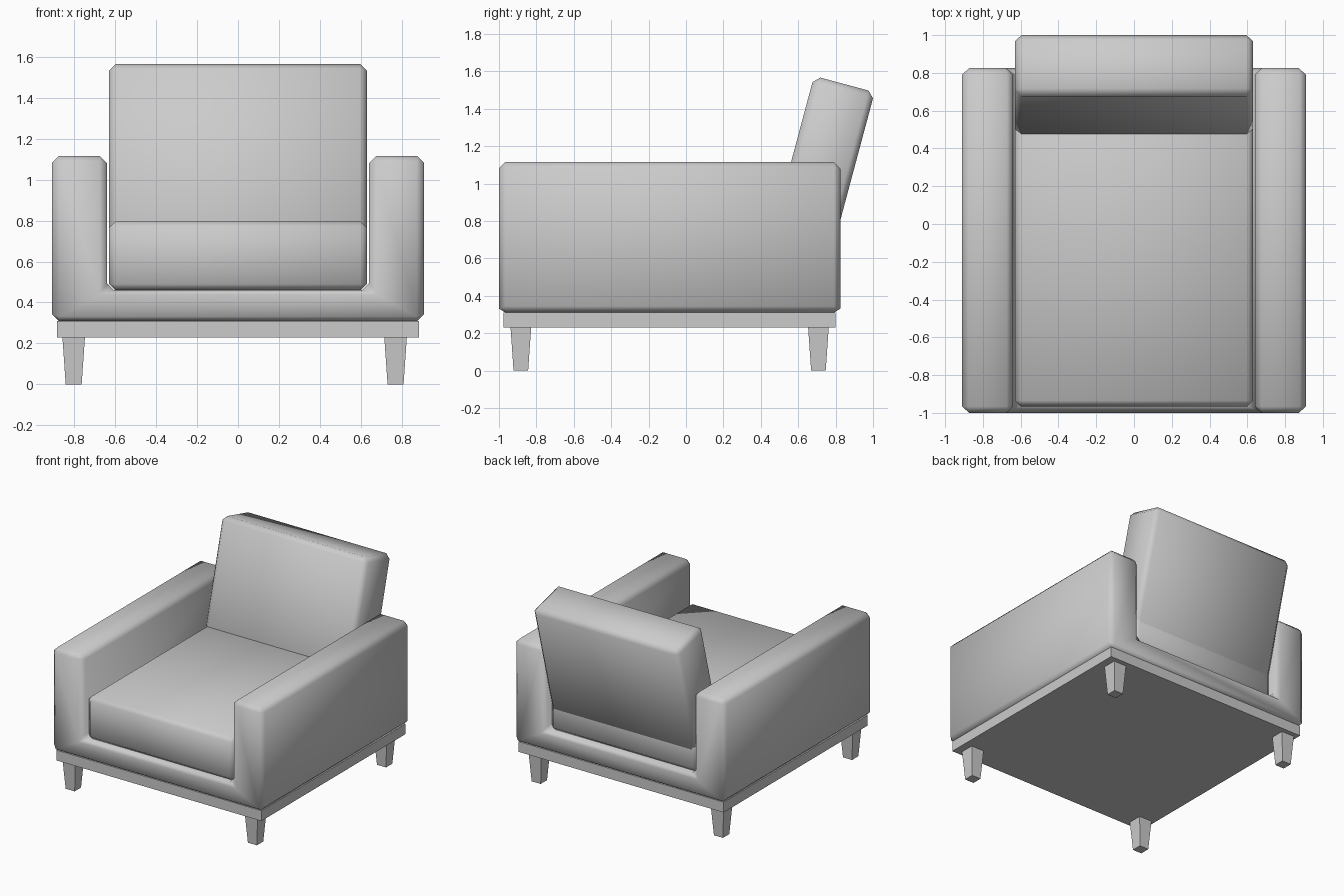
import bpy, bmesh, math
from mathutils import Matrix

if "Cube" in bpy.data.objects:
    bpy.data.objects.remove(bpy.data.objects["Cube"])


def make(name, bm, bevel=0.0):
    bmesh.ops.recalc_face_normals(bm, faces=bm.faces)
    mesh = bpy.data.meshes.new(name)
    bm.to_mesh(mesh)
    bm.free()
    obj = bpy.data.objects.new(name, mesh)
    bpy.context.collection.objects.link(obj)
    if bevel:
        mod = obj.modifiers.new("soft_edges", 'BEVEL')
        mod.width = bevel
        mod.segments = 1
        mod.limit_method = 'ANGLE'
        mod.angle_limit = math.radians(30)
        for p in mesh.polygons:
            p.use_smooth = True
    return obj


def box(name, size, loc, bevel=0.0, tilt=0.0, taper=1.0):
    bm = bmesh.new()
    bmesh.ops.create_cube(bm, size=1)
    for v in bm.verts:
        if v.co.z < 0:
            v.co.x *= taper
            v.co.y *= taper
    bmesh.ops.transform(bm, verts=bm.verts, matrix=Matrix.Diagonal((*size, 1)))
    obj = make(name, bm, bevel)
    obj.location = loc
    obj.rotation_euler.x = tilt
    return obj


# U-shaped body: arms and floor, mitred at the corners, extruded front to back
bm = bmesh.new()
outer = [(-0.91, 1.115), (-0.91, 0.31), (0.91, 0.31), (0.91, 1.115)]
inner = [(-0.64, 1.115), (-0.64, 0.46), (0.64, 0.46), (0.64, 1.115)]
o = [bm.verts.new((x, -1.0, z)) for x, z in outer]
i = [bm.verts.new((x, -1.0, z)) for x, z in inner]
faces = [bm.faces.new((o[k], o[k + 1], i[k + 1], i[k])) for k in range(3)]
ext = bmesh.ops.extrude_face_region(bm, geom=faces, use_keep_orig=True)
new_verts = [g for g in ext["geom"] if isinstance(g, bmesh.types.BMVert)]
bmesh.ops.translate(bm, verts=new_verts, vec=(0, 1.825, 0))
make("arms_body", bm, 0.034)

# Seat cushion
box("seat_cushion", (1.26, 1.745, 0.335), (0, -0.0925, 0.6275), 0.03)

# Back cushion, leaning back; placed from its top front corner
a = math.radians(15)
length, thick = 1.04, 0.335
cy = 0.685 + thick / 2 * math.cos(a) - length / 2 * math.sin(a)
cz = 1.575 - thick / 2 * math.sin(a) - length / 2 * math.cos(a)
box("back_cushion", (1.26, thick, length), (0, cy, cz), 0.034, tilt=-a)

# Base board
box("base_board", (1.77, 1.775, 0.08), (0, -0.0875, 0.27))

# Tapered legs
for side, x in (("left", -0.803), ("right", 0.77)):
    for end, y in (("front", -0.883), ("back", 0.708)):
        box(f"{end}_{side}_leg", (0.11, 0.11, 0.23), (x, y, 0.115), taper=0.71)
